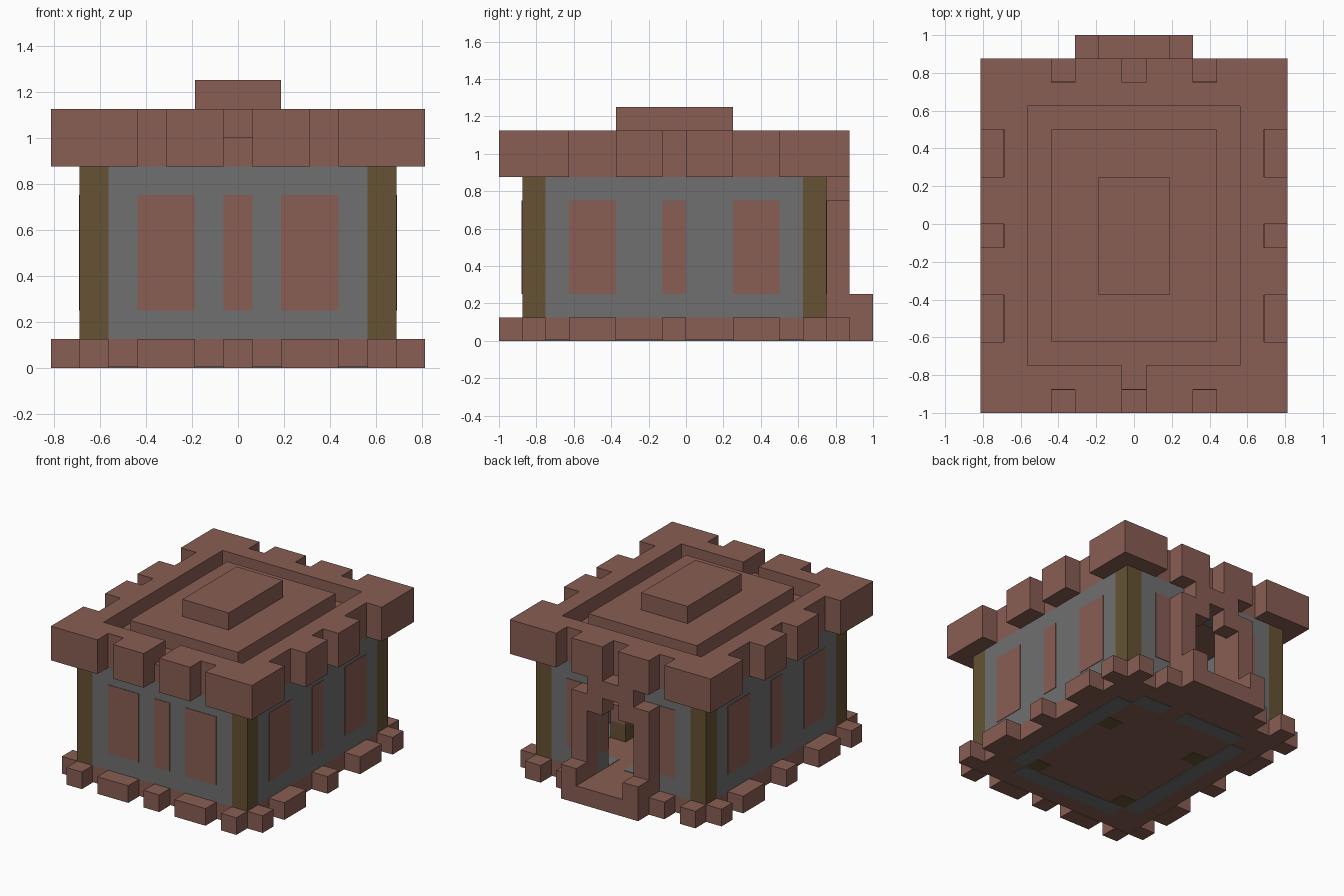
import bpy
import bmesh
from mathutils import Matrix, Vector

cube = bpy.data.objects.get("Cube")
if cube:
    bpy.data.objects.remove(cube, do_unlink=True)

U = 0.125      # size of one building block
EPS = 0.03     # painted plate thickness, in blocks


def material(name, rgb):
    mat = bpy.data.materials.new(name)
    mat.use_nodes = True
    mat.diffuse_color = (*rgb, 1)
    mat.node_tree.nodes["Principled BSDF"].inputs["Base Color"].default_value = (*rgb, 1)
    return mat


BRICK = material("red brown", (0.25, 0.11, 0.087))
STONE = material("grey", (0.16, 0.16, 0.16))
WOOD = material("dark wood", (0.13, 0.084, 0.034))


def part(name, mat, boxes):
    """One object made of boxes given as (x range, y range, z range) in blocks."""
    bm = bmesh.new()
    for ranges in boxes:
        lo, hi = (Vector(c) * U for c in zip(*ranges))
        place = Matrix.Translation((lo + hi) / 2) @ Matrix.Diagonal((*(hi - lo), 1))
        bmesh.ops.create_cube(bm, size=1, matrix=place)
    mesh = bpy.data.meshes.new(name)
    bm.to_mesh(mesh)
    bm.free()
    mesh.materials.append(mat)
    obj = bpy.data.objects.new(name, mesh)
    bpy.context.collection.objects.link(obj)


def both(boxes):
    """Add the mirror image of every box across x."""
    return boxes + [((-x[1], -x[0]), y, z) for x, y, z in boxes]


# Body limits and the rhythm of openings along each wall
HALF, FRONT, BACK, EAVES = 5.5, -7, 6, 7
INNER = HALF - 1
WIN_X = [(-3.5, -1.5), (-0.5, 0.5), (1.5, 3.5)]
WIN_Y = [(-5, -3), (-1, 0), (2, 4)]
SIDE_Y = (FRONT + 1, BACK - 1)
WALL_Z = (1, EAVES)
WIN_Z = (2, 6)
FRONT_Y = (FRONT, FRONT + 1)
BACK_Y = (BACK - 1, BACK)
SIDE_X = (INNER, HALF)
OUT_X = (HALF, HALF + 1)
OUT_FRONT = (FRONT - 1, FRONT)
OUT_BACK = (BACK, BACK + 1)


def wider(r):
    return (r[0] - EPS, r[1] + EPS)


# Walls, with a doorway in the back
part("side_walls", STONE, both([(SIDE_X, SIDE_Y, WALL_Z)]))
part("front_wall", STONE, [((-INNER, INNER), FRONT_Y, WALL_Z)])
part("back_wall", STONE, both([((1.5, INNER), BACK_Y, WALL_Z)])
     + [((-1.5, 1.5), BACK_Y, (6, EAVES))])
part("corner_posts", WOOD, both([(SIDE_X, y, WALL_Z) for y in (FRONT_Y, BACK_Y)]))

# Flush window panels
part("front_windows", BRICK, [(x, wider(FRONT_Y), WIN_Z) for x in WIN_X])
part("back_windows", BRICK, [(x, wider(BACK_Y), WIN_Z) for x in (WIN_X[0], WIN_X[2])])
part("side_windows", BRICK, both([(wider(SIDE_X), y, WIN_Z) for y in WIN_Y]))

# Base slab and the studs around it
BASE_Z = (0, 1)
part("base_slab", BRICK, [((-HALF, HALF), (FRONT, BACK), (EPS, 1))])
studs_x = WIN_X + [SIDE_X, (-HALF, -INNER)]
studs_y = WIN_Y + [FRONT_Y, BACK_Y]
part("base_studs", BRICK,
     [(x, y, BASE_Z) for x in studs_x for y in (OUT_FRONT, OUT_BACK)]
     + both([(OUT_X, y, BASE_Z) for y in studs_y]))

# Floor border and short inner legs
FLOOR_Z = (0, 1 + EPS)
part("floor_border", STONE,
     both([((3.5, INNER), (-5, 4), FLOOR_Z)])
     + [((-3.5, 3.5), (-6, -5), FLOOR_Z),
        ((-3.5, 0.5), (4, 5), FLOOR_Z), ((1.5, 3.5), (4, 5), FLOOR_Z)])
leg_y = [(-5, -4), (1, 2)]
part("inner_legs", WOOD, both([((2.5, 3.5), y, (0, 2)) for y in leg_y]))
part("leg_caps", BRICK, both([((2.5, 3.5), y, (2, 3)) for y in leg_y]))

# Doorway: jambs, stepped lintel and threshold with raised ends
part("door_jambs", BRICK, both([((1.5, 2.5), OUT_BACK, (0, 6))]))
part("door_lintel", BRICK, both([((0.5, 1.5), OUT_BACK, (5, 6))])
     + [((-1.5, 1.5), OUT_BACK, (6, EAVES))])
part("threshold", BRICK, [((-2.5, 2.5), (BACK, BACK + 2), BASE_Z)]
     + both([((1.5, 2.5), (BACK + 1, BACK + 2), (0, 2))]))

# Roof slab, rim with a drain gap at the front, and stepped top
ROOF_Z = (EAVES, EAVES + 2)
RIM_Z = (EAVES + 1, EAVES + 2)
part("roof_slab", BRICK, [((-HALF, HALF), (FRONT, BACK), (EAVES, EAVES + 1))])
part("roof_rim", BRICK,
     both([(SIDE_X, (FRONT, BACK), RIM_Z), ((0.5, INNER), FRONT_Y, RIM_Z)])
     + [((-INNER, INNER), BACK_Y, RIM_Z)])
part("roof_plate", BRICK, [((-3.5, 3.5), (-5, 4), RIM_Z)])
part("roof_cap", BRICK, [((-1.5, 1.5), (-3, 2), (EAVES + 2, EAVES + 3))])

# Overhanging battlements
merlon_x = [(0.5, 2.5), (3.5, HALF + 1)]
merlon_y = [(FRONT, -5), (-3, -1), (0, 2), (4, BACK)]
part("battlements", BRICK,
     both([(x, y, ROOF_Z) for x in merlon_x for y in (OUT_FRONT, OUT_BACK)]
          + [(OUT_X, y, ROOF_Z) for y in merlon_y]))
